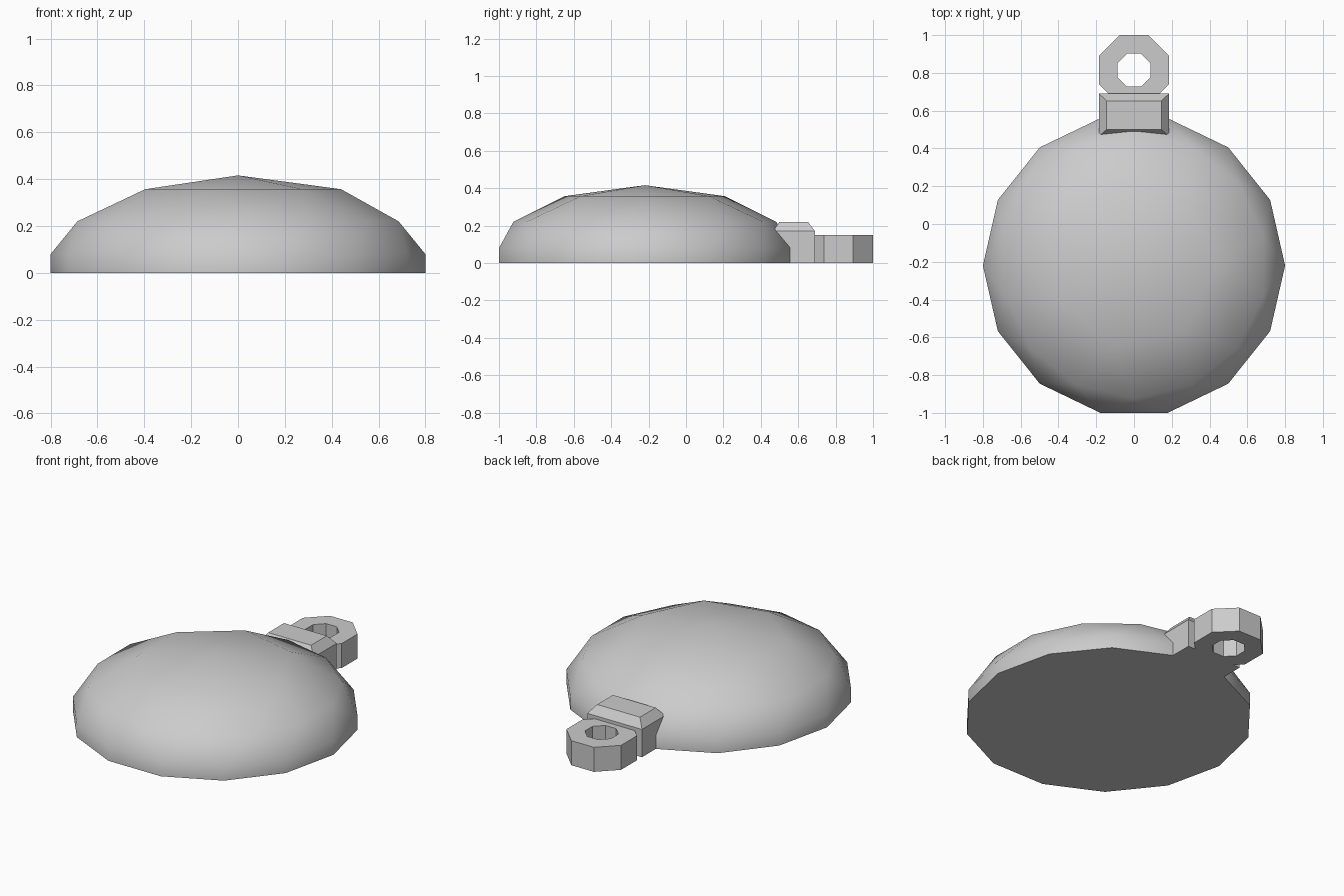
import bpy, bmesh, math

if "Cube" in bpy.data.objects:
    bpy.data.objects.remove(bpy.data.objects["Cube"], do_unlink=True)

grey = bpy.data.materials.new("light_grey")
grey.use_nodes = True
colour = (0.6, 0.6, 0.6, 1)
grey.diffuse_color = colour
grey.node_tree.nodes["Principled BSDF"].inputs["Base Color"].default_value = colour


def ring(bm, sides, radius, z, cy, turn=0.0):
    step = math.tau / sides
    return [bm.verts.new((radius * math.cos((k + turn) * step),
                          cy + radius * math.sin((k + turn) * step), z))
            for k in range(sides)]


def finish(bm, name):
    bmesh.ops.recalc_face_normals(bm, faces=bm.faces)
    mesh = bpy.data.meshes.new(name)
    bm.to_mesh(mesh)
    bm.free()
    mesh.materials.append(grey)
    obj = bpy.data.objects.new(name, mesh)
    bpy.context.collection.objects.link(obj)
    return obj


# Domed body: staggered rings that halve in count near the apex
N, H, CY = 14, 7, -0.22
bm = bmesh.new()
base = ring(bm, N, 0.8, 0, CY)
rim = ring(bm, N, 0.8, 0.08, CY)
shoulder = ring(bm, N, 0.703, 0.22, CY, 0.5)
crown = ring(bm, H, 0.44, 0.357, CY)
apex = bm.verts.new((0, CY, 0.416))
bm.faces.new(base)
for i in range(N):
    j = (i + 1) % N
    bm.faces.new((base[i], base[j], rim[j], rim[i]))
    bm.faces.new((rim[i], rim[j], shoulder[i]))
    bm.faces.new((shoulder[i], rim[j], shoulder[j]))
for i in range(H):
    j = (i + 1) % H
    a, b, c = shoulder[2 * i - 1], shoulder[2 * i], shoulder[2 * i + 1]
    bm.faces.new((a, b, crown[i]))
    bm.faces.new((b, c, crown[j], crown[i]))
    bm.faces.new((crown[i], crown[j], apex))
body = finish(bm, "domed_body")
bpy.ops.object.select_all(action='DESELECT')
body.select_set(True)
bpy.context.view_layer.objects.active = body
bpy.ops.object.shade_smooth_by_angle(angle=math.radians(60))

# Mounting block with a chamfered top
bm = bmesh.new()
layers = []
for z, hx, y0, y1 in ((0, 0.185, 0.465, 0.69),
                      (0.17, 0.185, 0.465, 0.69),
                      (0.22, 0.145, 0.5, 0.652)):
    layers.append([bm.verts.new(p) for p in
                   ((-hx, y0, z), (hx, y0, z), (hx, y1, z), (-hx, y1, z))])
bm.faces.new(layers[0])
bm.faces.new(layers[-1])
for low, high in zip(layers, layers[1:]):
    for i in range(4):
        j = (i + 1) % 4
        bm.faces.new((low[i], low[j], high[j], high[i]))
finish(bm, "mounting_block")

# Octagonal hanging loop
bm = bmesh.new()
loops = [ring(bm, 8, r, z, 0.815, 0.5)
         for r, z in ((0.2, 0), (0.2, 0.15), (0.095, 0.15), (0.095, 0))]
for a, b in zip(loops, loops[1:] + loops[:1]):
    for i in range(8):
        j = (i + 1) % 8
        bm.faces.new((a[i], a[j], b[j], b[i]))
finish(bm, "hanging_loop")
